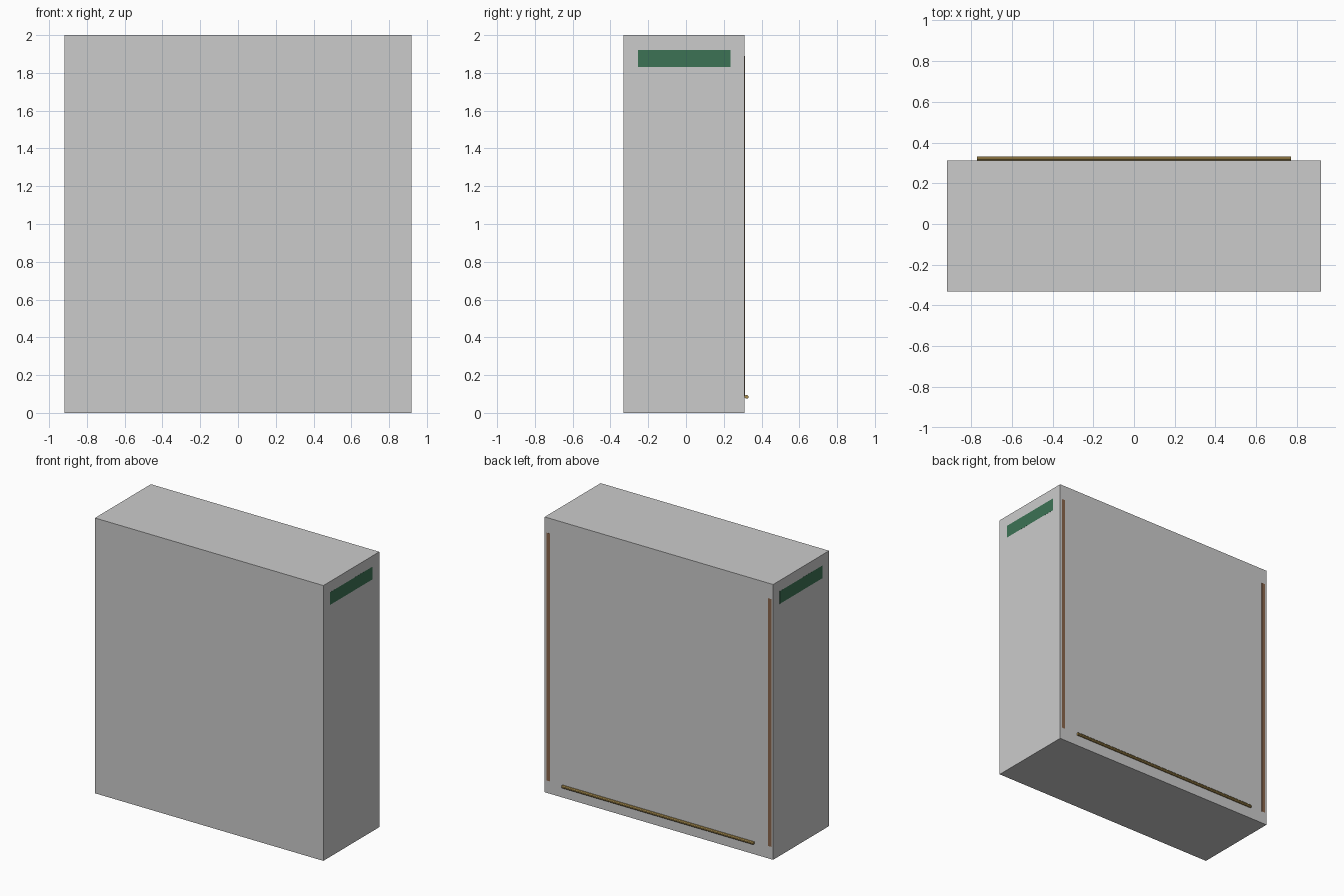
import bpy
import math
from mathutils import Matrix

if "Cube" in bpy.data.objects:
    bpy.data.objects.remove(bpy.data.objects["Cube"])


def material(name, rgb):
    m = bpy.data.materials.new(name)
    m.diffuse_color = (*rgb, 1)
    m.use_nodes = True
    m.node_tree.nodes["Principled BSDF"].inputs["Base Color"].default_value = m.diffuse_color
    return m


def box(name, lo, hi, mat=None):
    bpy.ops.mesh.primitive_cube_add(size=1, location=[(a + b) / 2 for a, b in zip(lo, hi)])
    o = bpy.context.object
    o.name = name
    o.scale = [b - a for a, b in zip(lo, hi)]
    bpy.ops.object.transform_apply(location=False, rotation=False, scale=True)
    if mat:
        o.data.materials.append(mat)
    return o


green = material("green", (0.045, 0.17, 0.09))
brown = material("brown", (0.25, 0.13, 0.07))
brass = material("brass", (0.40, 0.27, 0.08))

W, FRONT, BACK = 0.918, -0.331, 0.311
PROUD = 0.0003

# cabinet body
box("cabinet_body", (-W, FRONT, 0), (W, BACK, 2))

for side, s in (("left", -1), ("right", 1)):
    # green band high on each end
    x0, x1 = sorted((s * (W - 0.002), s * (W + PROUD)))
    box(side + "_end_band", (x0, -0.255, 1.83), (x1, 0.235, 1.922), green)
    # vertical edge strips, flush in the back
    x0, x1 = sorted((s * 0.876, s * 0.904))
    box(side + "_back_strip", (x0, BACK - 0.002, 0.09), (x1, BACK + PROUD, 1.89), brown)

# low eight-sided rail along the back, flats facing out
bpy.ops.mesh.primitive_cylinder_add(vertices=8, radius=0.0108, depth=1.54,
                                    location=(0, 0.321, 0.085))
rail = bpy.context.object
rail.name = "back_rail"
rail.data.transform(Matrix.Rotation(math.pi / 2, 4, 'Y') @ Matrix.Rotation(math.pi / 8, 4, 'Z'))
rail.data.materials.append(brass)
